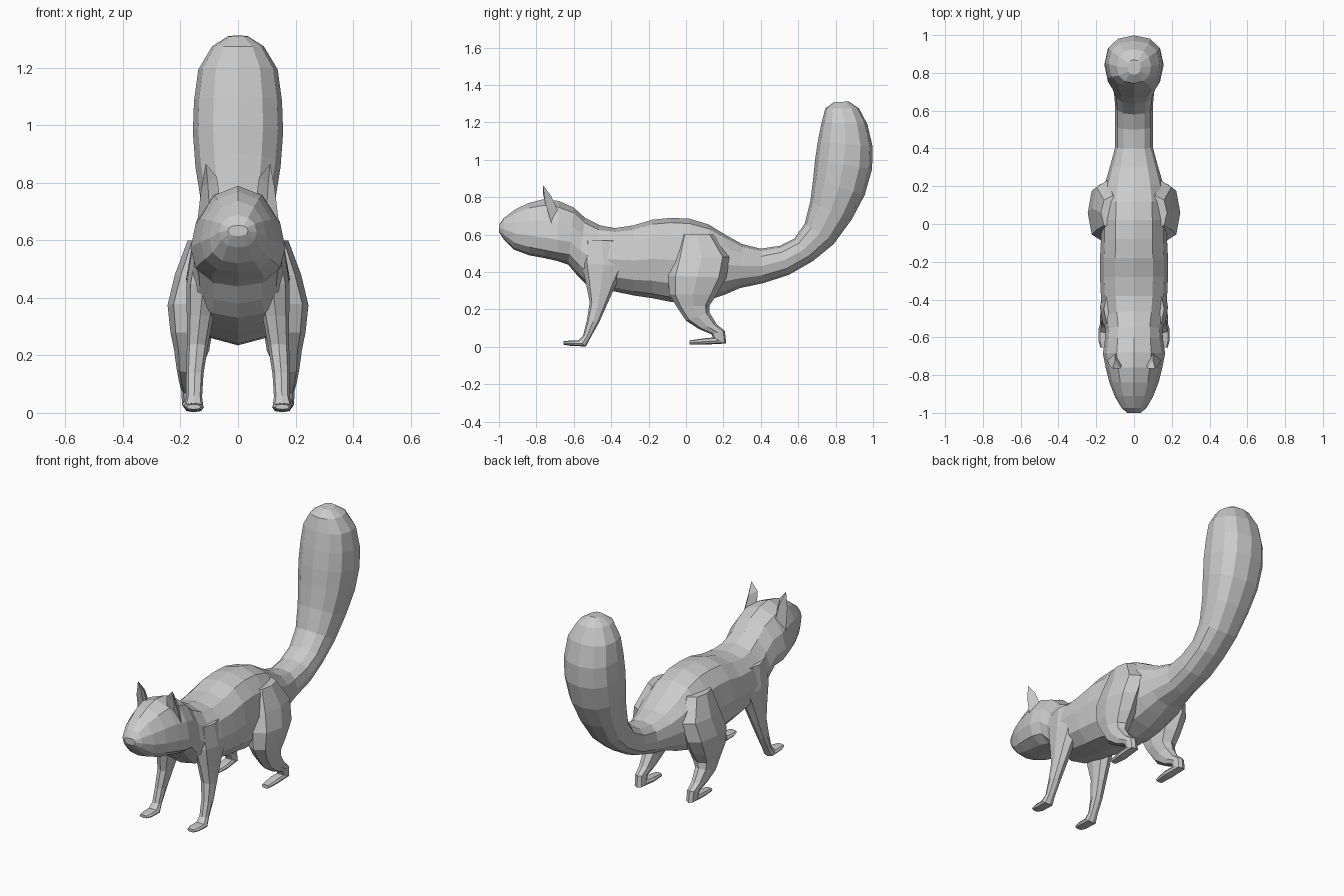
import bpy, bmesh, math

fur = bpy.data.materials.new("grey fur")
fur.diffuse_color = (0.6, 0.6, 0.6, 1)


def finish(name, bm):
    bmesh.ops.recalc_face_normals(bm, faces=bm.faces)
    mesh = bpy.data.meshes.new(name)
    bm.to_mesh(mesh)
    bm.free()
    mesh.materials.append(fur)
    obj = bpy.data.objects.new(name, mesh)
    bpy.context.collection.objects.link(obj)
    return obj


def spow(v, e):
    return math.copysign(abs(v) ** e, v)


def loft(name, rings, sides, side=1, e=0.85):
    """Rings: (edge A y, z, edge B y, z, x centre, half width, sag of widest point)."""
    bm = bmesh.new()
    loops = []
    for ay, az, by, bz, xc, w, k in rings:
        loop = []
        for i in range(sides):
            a = 2 * math.pi * i / sides
            v = spow(math.cos(a), 1 if k else e)
            v -= k * (1 - v * v)
            t = (1 - v) / 2
            x = xc + w * spow(math.sin(a), e)
            loop.append(bm.verts.new((side * x, ay + (by - ay) * t, az + (bz - az) * t)))
        loops.append(loop)
    for p, q in zip(loops, loops[1:]):
        for i in range(sides):
            j = (i + 1) % sides
            bm.faces.new((p[i], p[j], q[j], q[i]))
    bm.faces.new(loops[0])
    bm.faces.new(loops[-1])
    return finish(name, bm)


# Head, torso and tail as one tube: top y, z, bottom y, z, half width, sag
spine = [
    (-1.0, .652, -1.0, .615, .035, 0), (-.975, .688, -.975, .575, .065, .05),
    (-.91, .737, -.92, .52, .10, .2), (-.84, .77, -.84, .49, .13, .25),
    (-.76, .79, -.76, .475, .15, .3), (-.68, .78, -.69, .46, .165, .3),
    (-.60, .745, -.63, .44, .155, .2), (-.54, .69, -.58, .38, .15, .15),
    (-.46, .65, -.53, .33, .165, .1), (-.38, .635, -.40, .30, .175, 0),
    (-.28, .65, -.28, .275, .18, 0), (-.18, .68, -.18, .26, .18, 0),
    (-.08, .69, -.08, .24, .175, 0), (.02, .685, .02, .235, .175, 0),
    (.12, .655, .12, .25, .17, 0), (.21, .60, .21, .28, .155, 0),
    (.30, .55, .29, .315, .13, 0), (.40, .525, .41, .34, .10, 0),
    (.50, .54, .55, .385, .10, 0), (.58, .58, .68, .46, .10, 0),
    (.635, .66, .79, .55, .108, 0), (.665, .78, .885, .68, .128, 0),
    (.68, .90, .955, .81, .148, 0)]
loft("body_and_head", [(a, b, c, d, 0, w, k) for a, b, c, d, w, k in spine], 12)
brush = [
    (.68, .90, .955, .81, .148), (.69, 1.0, .995, .95, .157),
    (.705, 1.1, .998, 1.07, .153), (.725, 1.2, .97, 1.19, .138),
    (.745, 1.275, .925, 1.275, .09), (.79, 1.308, .87, 1.312, .035)]
loft("tail_brush", [(a, b, c, d, 0, w, 0) for a, b, c, d, w in brush], 12)

# Legs run from hip down to toe: front y, z, back y, z, inner x, outer x
front_leg = [
    (-.55, .57, -.35, .57, .04, .16), (-.56, .45, -.32, .43, .06, .18),
    (-.535, .34, -.375, .33, .085, .178), (-.515, .24, -.425, .22, .105, .178),
    (-.53, .14, -.465, .13, .12, .18), (-.55, .06, -.51, .05, .125, .18),
    (-.575, .035, -.535, .002, .12, .188), (-.62, .034, -.62, .006, .118, .188),
    (-.655, .03, -.655, .012, .13, .178)]
hind_leg = [
    (-.03, .60, .15, .60, .05, .175), (-.07, .48, .235, .48, .05, .22),
    (-.095, .38, .215, .37, .08, .245), (-.09, .28, .165, .28, .09, .235),
    (-.05, .215, .125, .22, .10, .222), (.0, .14, .125, .185, .125, .215),
    (.07, .095, .165, .12, .135, .205), (.135, .068, .208, .085, .14, .197),
    (.145, .05, .215, .018, .138, .195), (.10, .046, .10, .012, .13, .195),
    (.02, .035, .02, .012, .14, .185)]

# Cupped ear: inner, back, outer and recessed points at the base and halfway up
ear_base = [(.062, -.745, .74), (.10, -.685, .73), (.142, -.72, .66), (.10, -.73, .72)]
ear_mid = [(.073, -.765, .82), (.10, -.72, .805), (.128, -.755, .78), (.105, -.745, .80)]
ear_tip = (.112, -.765, .866)


def ear(name, side):
    bm = bmesh.new()
    base, mid = ([bm.verts.new((side * x, y, z)) for x, y, z in r] for r in (ear_base, ear_mid))
    tip = bm.verts.new((side * ear_tip[0], ear_tip[1], ear_tip[2]))
    for i in range(4):
        j = (i + 1) % 4
        bm.faces.new((base[i], base[j], mid[j], mid[i]))
        bm.faces.new((mid[i], mid[j], tip))
    bm.faces.new(base)
    finish(name, bm)


for label, s in (("left", 1), ("right", -1)):
    for part, rings in (("front_leg", front_leg), ("hind_leg", hind_leg)):
        loft(f"{label}_{part}",
             [(a, b, c, d, (i + o) / 2, (o - i) / 2, 0) for a, b, c, d, i, o in rings], 8, s)
    ear(f"{label}_ear", s)
